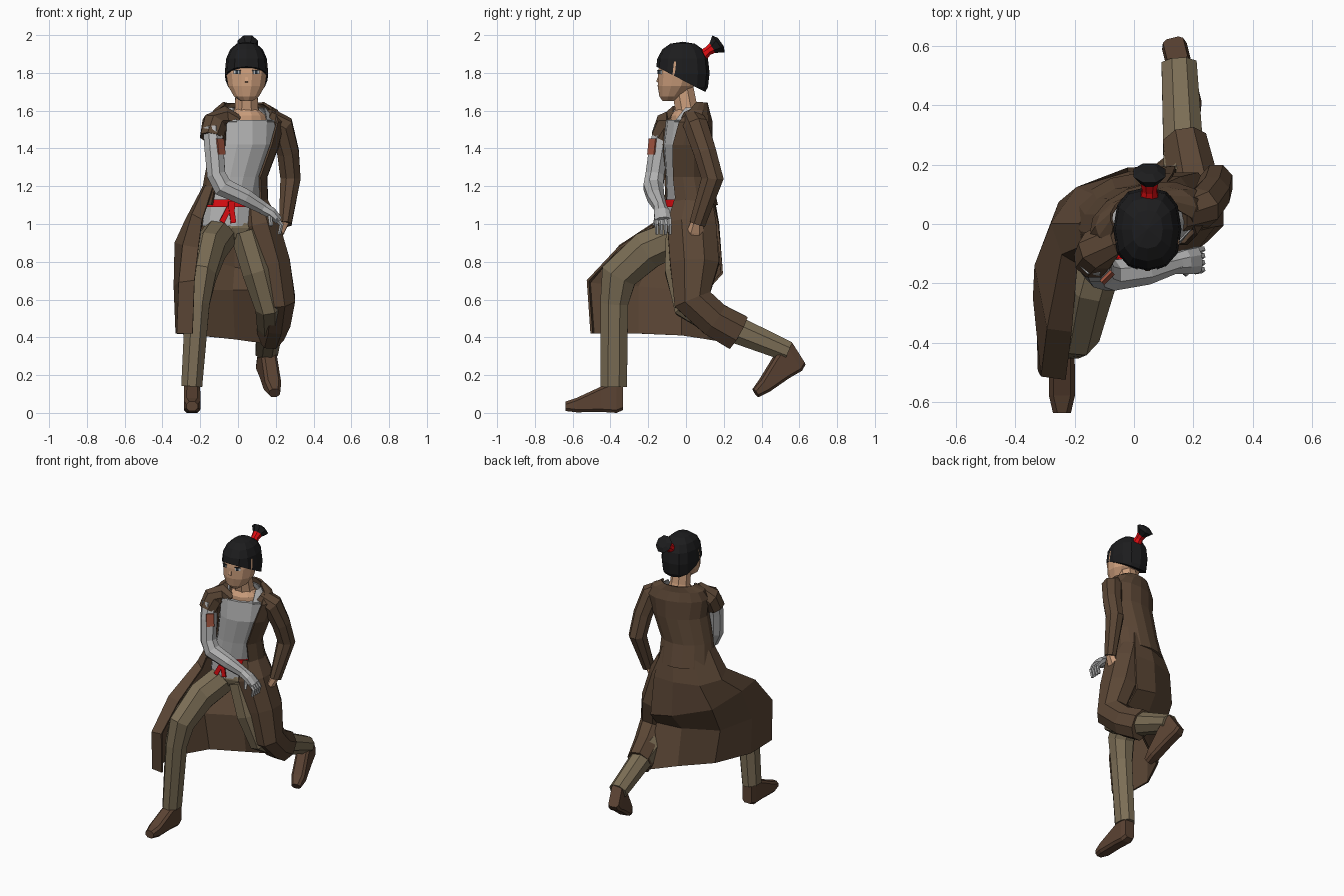
import bpy, bmesh, math
from mathutils import Vector, Matrix, Euler


def mat(name, r, g, b):
    m = bpy.data.materials.new(name)
    m.diffuse_color = (r, g, b, 1)
    return m


COAT = mat("coat brown", 0.105, 0.062, 0.036)
SHIRT = mat("shirt grey", 0.45, 0.45, 0.45)
PANTS = mat("trouser tan", 0.20, 0.155, 0.092)
BOOT = mat("boot brown", 0.105, 0.056, 0.033)
SKIN = mat("skin", 0.60, 0.34, 0.20)
HAIR = mat("hair black", 0.012, 0.012, 0.013)
RED = mat("red cloth", 0.75, 0.004, 0.006)
PATCH = mat("rust patch", 0.36, 0.09, 0.05)
WHITE = mat("eye white", 0.55, 0.58, 0.60)
IRIS = mat("eye dark", 0.03, 0.045, 0.06)


def finish(name, bm, material):
    bmesh.ops.recalc_face_normals(bm, faces=bm.faces)
    me = bpy.data.meshes.new(name)
    bm.to_mesh(me)
    bm.free()
    me.materials.append(material)
    ob = bpy.data.objects.new(name, me)
    bpy.context.collection.objects.link(ob)
    return ob


def loft(name, rings, material, closed=True, caps=True, thick=0):
    """Skin a list of equal-length point rings."""
    bm = bmesh.new()
    rows = [[bm.verts.new(p) for p in r] for r in rings]
    n = len(rows[0])
    for a, b in zip(rows, rows[1:]):
        for i in range(n if closed else n - 1):
            j = (i + 1) % n
            bm.faces.new((a[i], a[j], b[j], b[i]))
    if closed and caps:
        bm.faces.new(rows[0])
        bm.faces.new(rows[-1])
    ob = finish(name, bm, material)
    if thick:
        s = ob.modifiers.new("cloth thickness", "SOLIDIFY")
        s.thickness = thick
        s.offset = 0
    return ob


def tube(name, path, material, ref=(1, 0, 0), n=8, caps=True):
    """path: (x, y, z, radius along ref[, radius across])."""
    pts = [Vector(p[:3]) for p in path]
    rings = []
    for i, p in enumerate(path):
        d1 = (pts[i] - pts[i - 1]).normalized() if i else Vector()
        d2 = (pts[i + 1] - pts[i]).normalized() if i < len(pts) - 1 else Vector()
        t = (d1 + d2).normalized()
        u = Vector(ref)
        u = (u - t * u.dot(t)).normalized()
        v = t.cross(u)
        ang = [(k + 0.5) * 2 * math.pi / n for k in range(n)]
        rings.append([pts[i] + u * p[3] * math.cos(a) + v * p[-1] * math.sin(a) for a in ang])
    return loft(name, rings, material, caps=caps)


def body_ring(z, cx, cy, rx, ry, a0=0, a1=360, n=12, turn=16):
    """Elliptical slice; angle 0 is the front, positive to +x."""
    full = a1 - a0 == 360
    rot = Matrix.Rotation(math.radians(turn), 3, 'Z')
    out = []
    for k in range(n):
        a = math.radians(a0 + (a1 - a0) * k / (n if full else n - 1))
        out.append(Vector((cx, cy, z)) + rot @ Vector((rx * math.sin(a), -ry * math.cos(a), 0)))
    return out


def box(name, loc, size, material, rot=(0, 0, 0)):
    bm = bmesh.new()
    bmesh.ops.create_cube(bm, size=1)
    e = Euler([math.radians(r) for r in rot]).to_matrix().to_4x4()
    bm.transform(Matrix.Translation(loc) @ e @ Matrix.Diagonal((*size, 1)))
    return finish(name, bm, material)


# Torso: shirt with open collar, bare upper chest, belt and bow
loft("shirt", [body_ring(*r) for r in (
    (0.99, -0.04, 0.01, 0.155, 0.115), (1.12, -0.03, 0.01, 0.148, 0.11),
    (1.25, 0.0, 0.0, 0.138, 0.105), (1.42, 0.045, -0.005, 0.158, 0.112),
    (1.55, 0.05, 0.0, 0.165, 0.10))], SHIRT)
loft("collar", [body_ring(*r) for r in (
    (1.54, 0.05, 0.0, 0.165, 0.10, 30, 330), (1.615, 0.045, 0.01, 0.10, 0.075, 60, 300))],
    SHIRT, closed=False, thick=0.006)
loft("upper_chest", [body_ring(*r) for r in (
    (1.50, 0.05, 0.0, 0.13, 0.085), (1.575, 0.05, 0.0, 0.10, 0.08),
    (1.61, 0.045, 0.005, 0.062, 0.06))], SKIN)
loft("belt", [body_ring(z, -0.03, 0.01, 0.155, 0.118, -85, 50) for z in (1.09, 1.13)],
     RED, closed=False, thick=0.008)
box("belt_knot", (-0.035, -0.115, 1.10), (0.035, 0.03, 0.04), RED, (0, 0, 10))
for i, (x, tilt) in enumerate(((-0.065, 28), (-0.03, -8))):
    box(f"belt_end_{i}", (x, -0.122, 1.05), (0.028, 0.01, 0.09), RED, (0, tilt, 10))

# Coat: open-fronted upper body
loft("coat_body", [body_ring(*r) for r in (
    (1.10, -0.02, 0.02, 0.18, 0.14, 40, 306), (1.25, -0.01, 0.0, 0.165, 0.125, 38, 310),
    (1.42, 0.04, 0.0, 0.18, 0.13, 38, 310), (1.54, 0.05, 0.01, 0.20, 0.12, 44, 315),
    (1.60, 0.04, 0.025, 0.17, 0.085, 58, 305), (1.64, 0.03, 0.04, 0.11, 0.065, 75, 285))],
    COAT, closed=False, thick=0.012)

# Coat skirt: drapes over the forward thigh, across the back to the rear leg
loft("coat_skirt", (
    [(-0.13, -0.10, 1.2), (-0.17, -0.07, 1.2), (-0.18, 0.0, 1.2), (-0.12, 0.09, 1.2),
     (0.0, 0.135, 1.2), (0.1, 0.12, 1.2)],
    [(-0.19, -0.13, 1.02), (-0.24, -0.10, 1.05), (-0.275, 0.0, 1.02), (-0.19, 0.12, 1.0),
     (-0.02, 0.17, 1.0), (0.13, 0.165, 1.0)],
    [(-0.21, -0.36, 0.87), (-0.29, -0.35, 0.885), (-0.33, -0.14, 0.90), (-0.25, 0.07, 0.83),
     (-0.02, 0.185, 0.77), (0.14, 0.19, 0.74)],
    [(-0.23, -0.52, 0.70), (-0.31, -0.51, 0.69), (-0.335, -0.25, 0.67), (-0.25, -0.02, 0.65),
     (-0.03, 0.09, 0.65), (0.15, 0.11, 0.65)],
    [(-0.24, -0.50, 0.42), (-0.32, -0.49, 0.42), (-0.325, -0.25, 0.42), (-0.21, -0.02, 0.41),
     (-0.02, 0.12, 0.39), (0.13, 0.24, 0.37)]), COAT, closed=False, thick=0.012)
tube("coat_rear_leg", [(0.09, 0.04, 1.12, 0.07, 0.11), (0.115, 0.03, 1.0, 0.11, 0.14),
                       (0.175, 0.045, 0.79, 0.11, 0.14), (0.21, 0.035, 0.60, 0.10, 0.11),
                       (0.195, 0.15, 0.495, 0.09, 0.10), (0.17, 0.275, 0.425, 0.08, 0.105)], COAT)

# Trousers
bm = bmesh.new()
bmesh.ops.create_icosphere(bm, subdivisions=2, radius=1,
                           matrix=Matrix.Translation((-0.03, 0.02, 0.98)) @ Matrix.Diagonal((0.15, 0.12, 0.10, 1)))
finish("trouser_hips", bm, PANTS)
tube("front_leg", [(-0.09, 0.0, 0.95, 0.095, 0.10), (-0.15, -0.2, 0.865, 0.09, 0.11),
                   (-0.19, -0.355, 0.73, 0.08, 0.105), (-0.215, -0.38, 0.58, 0.07, 0.08),
                   (-0.245, -0.383, 0.14, 0.06, 0.076)], PANTS)
tube("rear_leg", [(0.04, 0.0, 0.96, 0.09, 0.115), (0.105, -0.005, 0.75, 0.09, 0.115),
                  (0.165, 0.015, 0.57, 0.08, 0.09), (0.17, 0.17, 0.48, 0.075, 0.085),
                  (0.152, 0.54, 0.325, 0.064, 0.058)], PANTS)


# Boots: chamfered slices from heel to toe
def boot(name, loc, pitch, yaw):
    m = Matrix.Translation(loc) @ Euler((math.radians(pitch), 0, math.radians(yaw))).to_matrix().to_4x4()
    rings = []
    for y, zb, zt, w in ((0.045, -0.125, 0.02, 0.035), (0.01, -0.14, 0.03, 0.043),
                         (-0.07, -0.135, 0.0, 0.043), (-0.20, -0.137, -0.06, 0.044),
                         (-0.26, -0.13, -0.08, 0.03)):
        c = 0.015
        sec = ((w, zb + c), (w, zt - c), (w - c, zt), (c - w, zt),
               (-w, zt - c), (-w, zb + c), (c - w, zb), (w - c, zb))
        rings.append([m @ Vector((x, y, z)) for x, z in sec])
    loft(name, rings, BOOT)


boot("front_boot", (-0.243, -0.378, 0.14), 0, 0)
boot("rear_boot", (0.155, 0.525, 0.335), 33, 14)

# Left arm in its coat sleeve, hand on hip
tube("long_sleeve", [(0.15, 0.03, 1.565, 0.055, 0.06), (0.23, 0.055, 1.515, 0.07),
                     (0.265, 0.10, 1.38, 0.062, 0.065), (0.278, 0.14, 1.24, 0.058, 0.064),
                     (0.25, 0.06, 1.0, 0.036, 0.046)], COAT)
tube("hip_hand", [(0.248, 0.06, 1.02, 0.03), (0.225, 0.05, 0.96, 0.024, 0.044),
                  (0.195, 0.045, 0.89, 0.016, 0.034)], SKIN, n=6)
tube("hip_thumb", [(0.225, 0.025, 0.98, 0.014), (0.2, 0.0, 0.93, 0.01)], SKIN, n=5)

# Right arm: short coat sleeve, grey arm across the body, patch and glove
tube("short_sleeve", [(0.01, -0.05, 1.545, 0.05, 0.03), (-0.07, -0.045, 1.57, 0.065, 0.06),
                      (-0.125, -0.09, 1.53, 0.075, 0.07), (-0.14, -0.125, 1.455, 0.066)],
     COAT, ref=(0, 1, 0))
tube("grey_arm", [(-0.137, -0.12, 1.51, 0.052), (-0.127, -0.145, 1.40, 0.055),
                  (-0.115, -0.165, 1.26, 0.053), (-0.08, -0.172, 1.195, 0.057),
                  (0.04, -0.16, 1.14, 0.048), (0.15, -0.13, 1.075, 0.033)], SHIRT, ref=(0, 1, 0))
box("arm_patch", (-0.0905, -0.1805, 1.41), (0.05, 0.009, 0.085), PATCH, (-8, 0, 45))
tube("glove_palm", [(0.13, -0.135, 1.085, 0.036), (0.175, -0.128, 1.06, 0.045, 0.032),
                    (0.215, -0.122, 1.02, 0.047, 0.024)], SHIRT, ref=(0, 1, 0))
for i in range(4):
    y = -0.157 + i * 0.023
    tube(f"glove_finger_{i}", [(0.205, y, 1.03, 0.013), (0.23, y + 0.003, 0.995, 0.012),
                               (0.218, y + 0.004, 0.945, 0.009)], SHIRT, ref=(0, 1, 0), n=5)
tube("glove_thumb", [(0.17, -0.15, 1.05, 0.014), (0.175, -0.168, 0.99, 0.01)], SHIRT, ref=(0, 1, 0), n=5)

# Neck, head and face
HX = 0.045
tube("neck", [(HX, 0.02, 1.55, 0.085, 0.07), (HX, 0.0, 1.62, 0.066, 0.064),
              (HX, -0.02, 1.73, 0.062, 0.062)], SKIN)
loft("head", [body_ring(z, HX, y, rx, ry, turn=15) for z, y, rx, ry in (
    (1.65, -0.09, 0.032, 0.035), (1.675, -0.08, 0.068, 0.062), (1.73, -0.053, 0.101, 0.1),
    (1.80, -0.036, 0.112, 0.116), (1.86, -0.03, 0.107, 0.112), (1.91, -0.02, 0.06, 0.07))], SKIN)
tube("nose", [(HX, -0.136, 1.80, 0.006), (HX, -0.150, 1.757, 0.012),
              (HX, -0.134, 1.748, 0.008)], SKIN, n=4)
for side in (-1, 1):
    x = HX + side * 0.05
    box(f"eye_white_{side}", (x, -0.139, 1.803), (0.036, 0.009, 0.017), WHITE, (0, 0, side * 26))
    box(f"eye_iris_{side}", (x, -0.1425, 1.803), (0.014, 0.009, 0.017), IRIS, (0, 0, side * 26))
    box(f"eyelash_{side}", (x, -0.141, 1.814), (0.04, 0.009, 0.004), HAIR, (0, 0, side * 26))

# Hair: boxy cap, trimmed along a hairline that drops toward the nape, and topknot
bm = bmesh.new()
bmesh.ops.create_uvsphere(bm, u_segments=12, v_segments=8, radius=1)
for v in bm.verts:
    x, y, z = (math.copysign(abs(c) ** 0.82, c) for c in v.co)
    v.co = (HX + 0.115 * x, -0.018 + 0.143 * y, 1.80 + 0.165 * z)
bmesh.ops.bisect_plane(bm, geom=bm.verts[:] + bm.edges[:] + bm.faces[:],
                       plane_co=(0, -0.16, 1.835), plane_no=(0, 0.13, 0.25), clear_inner=True)
bmesh.ops.holes_fill(bm, edges=[e for e in bm.edges if e.is_boundary], sides=0)
finish("hair_cap", bm, HAIR)
KX = 0.052
tube("topknot_band", [(KX, 0.08, 1.885, 0.036), (KX, 0.115, 1.915, 0.026),
                      (KX, 0.145, 1.935, 0.033)], RED)
tube("topknot", [(KX, 0.13, 1.922, 0.022), (KX, 0.172, 1.953, 0.058, 0.06),
                 (KX, 0.185, 1.962, 0.03)], HAIR)
